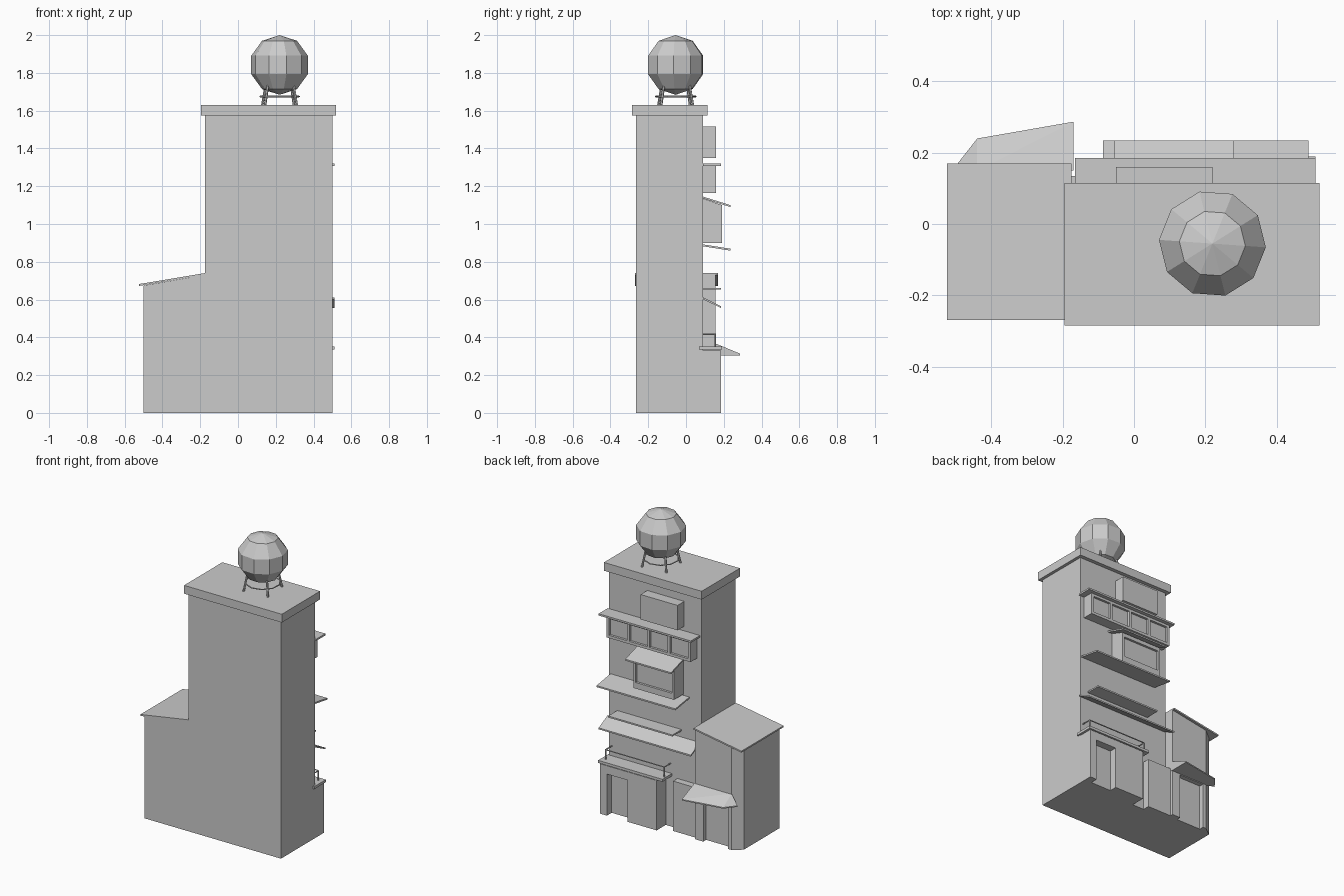
import bpy, bmesh, math
from mathutils import Matrix, Vector

cube = bpy.data.objects.get("Cube")
if cube:
    bpy.data.objects.remove(cube, do_unlink=True)

grey = bpy.data.materials.new("plain grey")
grey.use_nodes = True
grey.diffuse_color = (0.6, 0.6, 0.6, 1)
bsdf = next(n for n in grey.node_tree.nodes if n.type == 'BSDF_PRINCIPLED')
bsdf.inputs["Base Color"].default_value = (0.6, 0.6, 0.6, 1)


def finish(name, bm):
    bmesh.ops.recalc_face_normals(bm, faces=bm.faces)
    mesh = bpy.data.meshes.new(name)
    bm.to_mesh(mesh)
    bm.free()
    mesh.materials.append(grey)
    obj = bpy.data.objects.new(name, mesh)
    bpy.context.collection.objects.link(obj)
    return obj


def prism(name, points, axis, start, end):
    """Extrude a flat outline along the x, y or z axis."""
    place = {'x': lambda a, b: (start, a, b),
             'y': lambda a, b: (a, start, b),
             'z': lambda a, b: (a, b, start)}[axis]
    bm = bmesh.new()
    face = bm.faces.new([bm.verts.new(place(*p)) for p in points])
    out = bmesh.ops.extrude_face_region(bm, geom=[face])
    move = Vector([end - start if axis == k else 0 for k in 'xyz'])
    bmesh.ops.translate(bm, vec=move, verts=[v for v in out['geom'] if isinstance(v, bmesh.types.BMVert)])
    return finish(name, bm)


def box(name, x, y, z):
    outline = [(x[0], y[0]), (x[1], y[0]), (x[1], y[1]), (x[0], y[1])]
    return prism(name, outline, 'z', *z)


def sloped_slab(name, x, inner, outer, thick=0.01):
    """Thin sheet falling from the wall (y, z) to its outer edge (y, z)."""
    (a, b), (c, d) = inner, outer
    return prism(name, [(a, b), (c, d), (c, d - thick), (a, b - thick)], 'x', *x)


def rod(name, a, b, radius, sides=6):
    a, b = Vector(a), Vector(b)
    d = b - a
    bm = bmesh.new()
    turn = d.to_track_quat('Z', 'Y').to_matrix().to_4x4()
    bmesh.ops.create_cone(bm, cap_ends=True, segments=sides, radius1=radius, radius2=radius,
                          depth=d.length, matrix=Matrix.Translation((a + b) / 2) @ turn)
    return finish(name, bm)


# Tower and flat roof
WALL = 0.09
box("tower", (-0.175, 0.5), (-0.265, WALL), (0, 1.575))
box("tower_roof", (-0.195, 0.52), (-0.285, 0.115), (1.575, 1.63))

# Side annex with cut corner, doorway notch and sloping top
left, right, back, deep = -0.5, -0.175, 0.155, 0.125
corner = [(left, 0.11), (left, -0.265), (right, -0.265), (right, back)]
notch = [(-0.235, back), (-0.235, deep), (-0.415, deep), (-0.415, back)]
prism("annex_ground_floor", corner + notch + [(-0.44, back)], 'z', 0, 0.3)
annex = prism("annex_upper_floor", corner + [(-0.44, back)], 'z', 0.3, 0.7)
for v in annex.data.vertices:
    if v.co.z > 0.5:
        v.co.z = 0.73 + (v.co.x - right) * 0.17
prism("annex_roof", [(-0.525, 0.672), (right, 0.73), (right, 0.74), (-0.525, 0.682)], 'y', -0.27, 0.17)

# Canopy over the annex doorway
bm = bmesh.new()
rim = [(-0.17, 0.287), (-0.44, 0.24), (-0.495, 0.17)]
wall_line = [(-0.17, 0.15), (-0.44, 0.15)]
for x, y in rim:
    for z in (0.305, 0.313):
        bm.verts.new((x, y, z))
for x, y in wall_line:
    for z in (0.305, 0.37):
        bm.verts.new((x, y, z))
bmesh.ops.convex_hull(bm, input=bm.verts)
bmesh.ops.dissolve_limit(bm, angle_limit=0.02, verts=bm.verts, edges=bm.edges)
finish("annex_canopy", bm)

# Ground floor porch with recessed door, and entrance pier
porch = (WALL, 0.185)
box("porch_left_post", (0.45, 0.5), porch, (0, 0.33))
box("porch_right_wall", (0.085, 0.3), porch, (0, 0.33))
box("porch_lintel", (0.3, 0.45), porch, (0.275, 0.33))
box("porch_door", (0.3, 0.45), (WALL, 0.135), (0, 0.275))
box("entrance_pier", (-0.175, 0.0), (WALL, 0.135), (0, 0.33))

# Balcony slab and railing
box("balcony_slab", (0.04, 0.51), (0.07, 0.19), (0.335, 0.352))
rail_y, rail_z = 0.155, 0.417
rail_ends = (0.05, 0.48)
rod("balcony_front_rail", (rail_ends[0], rail_y, rail_z), (rail_ends[1], rail_y, rail_z), 0.004)
for i, x in enumerate(rail_ends):
    rod(f"balcony_post_{i}", (x, rail_y, 0.34), (x, rail_y, rail_z), 0.004)
    rod(f"balcony_side_rail_{i}", (x, WALL, rail_z), (x, rail_y, rail_z), 0.004)

# Awnings and ledges on the rear wall
sloped_slab("lower_awning", (-0.165, 0.51), (WALL, 0.612), (0.185, 0.565))
box("small_ledge", (-0.03, 0.44), (WALL, 0.185), (0.652, 0.662))
sloped_slab("wide_awning", (-0.087, 0.49), (WALL, 0.892), (0.235, 0.869))


def window_box(name, x, depth, z, panes, sill, bar):
    """Projecting box with a frame standing proud of its glass."""
    box(name + "_body", x, (WALL, depth - 0.015), z)
    face = (depth - 0.015, depth)
    box(name + "_sill", x, face, (z[0], z[0] + sill))
    box(name + "_head", x, face, (z[1] - bar, z[1]))
    step = (x[1] - x[0] - bar) / panes
    for i in range(panes + 1):
        s = x[0] + i * step
        box(f"{name}_mullion_{i}", (s, s + bar), face, (z[0] + sill, z[1] - bar))


# Bay window under a sloping hood
window_box("bay_window", (-0.045, 0.25), 0.19, (0.9, 1.09), 1, 0.04, 0.015)
prism("bay_gable", [(WALL, 1.09), (0.19, 1.09), (0.19, 1.1), (WALL, 1.135)], 'x', -0.045, 0.25)
sloped_slab("bay_hood", (-0.055, 0.28), (WALL, 1.145), (0.235, 1.1))

# Row of four windows with a ledge above
window_box("window_row", (-0.145, 0.47), 0.16, (1.165, 1.31), 4, 0.018, 0.018)
box("window_row_ledge", (-0.165, 0.51), (WALL, 0.185), (1.308, 1.32))

# Top box
box("top_box", (-0.05, 0.22), (WALL, 0.16), (1.35, 1.515))

# Round water tank on four braced legs
cx, cy, cz, r = 0.22, -0.055, 1.842, 0.158
bm = bmesh.new()
bmesh.ops.create_uvsphere(bm, u_segments=10, v_segments=5, radius=r,
                          matrix=Matrix.Translation((cx, cy, cz)) @ Matrix.Rotation(math.radians(14), 4, 'Z'))
finish("water_tank", bm)


def around(angle, radius, z):
    return (cx + radius * math.cos(angle), cy + radius * math.sin(angle), z)


for i in range(4):
    a = math.radians(50 + 90 * i)
    rod(f"tank_leg_{i}", around(a, 0.12, 1.625), around(a, 0.095, 1.74), 0.007)
for i in range(10):
    a, b = (math.radians(14 + 36 * k) for k in (i, i + 1))
    rod(f"tank_ring_{i}", around(a, 0.107, 1.675), around(b, 0.107, 1.675), 0.004)
